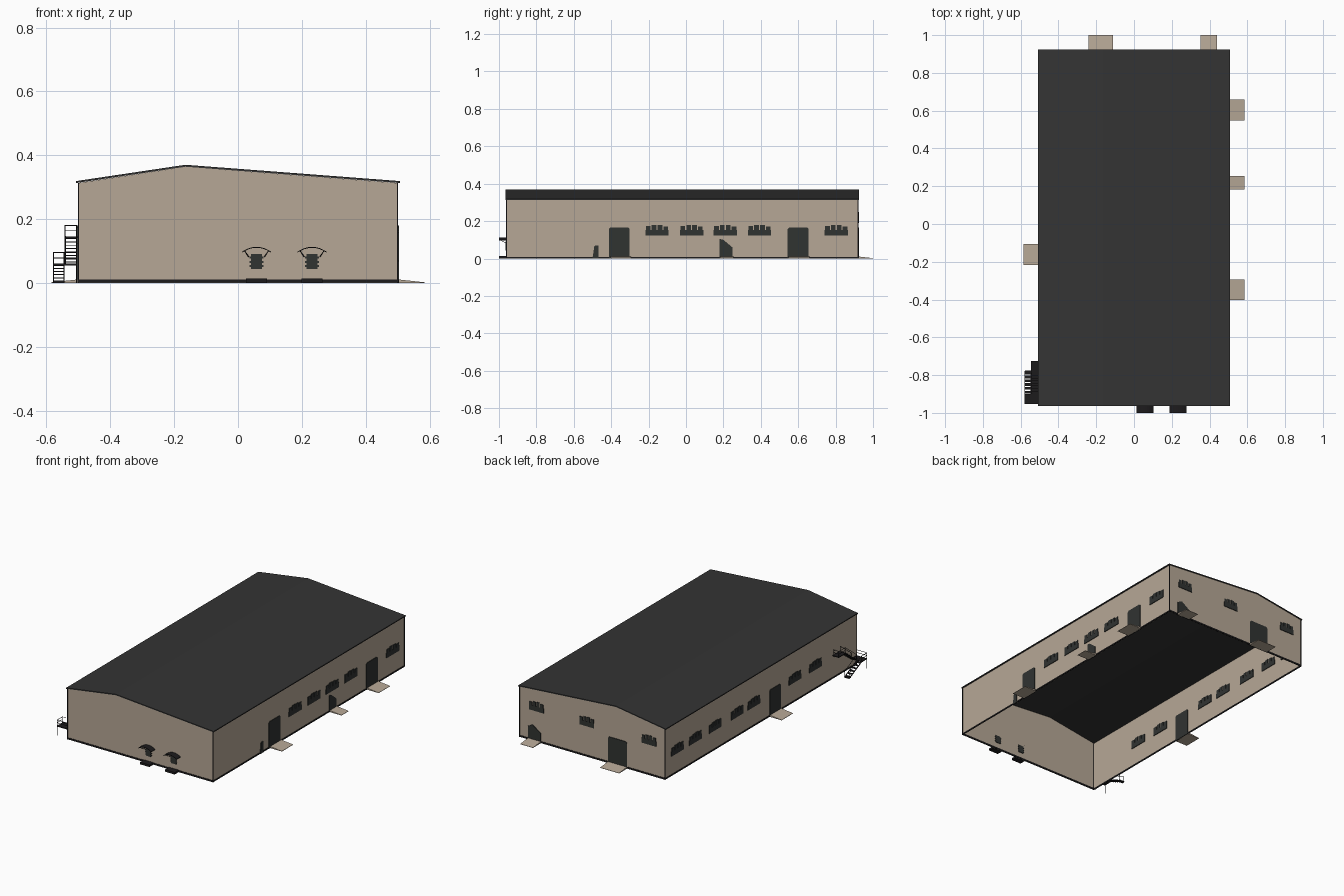
import bpy, bmesh, math
from mathutils import Vector

cube = bpy.data.objects.get("Cube")
if cube:
    bpy.data.objects.remove(cube, do_unlink=True)


def material(name, rgb):
    m = bpy.data.materials.new(name)
    m.use_nodes = True
    m.diffuse_color = (*rgb, 1)
    m.node_tree.nodes["Principled BSDF"].inputs["Base Color"].default_value = (*rgb, 1)
    return m


BEIGE = material("beige wall", (0.47, 0.39, 0.305))
ROOF = material("roof charcoal", (0.034, 0.034, 0.034))
DARK = material("door and glass dark", (0.03, 0.033, 0.031))
TRIM = material("black trim", (0.012, 0.011, 0.012))

XW, YF, YB = 0.5, -0.96, 0.92          # wall planes
EAVE, RIDGE, RIDGE_X = 0.313, 0.364, -0.165


class Part:
    """Collects simple solids into one named object."""
    def __init__(self, name, mat):
        self.name, self.mat, self.bm = name, mat, bmesh.new()

    def box(self, x0, x1, y0, y1, z0, z1):
        self.prism([(x0, y0, z0), (x1, y0, z0), (x1, y1, z0), (x0, y1, z0)], (0, 0, z1 - z0))

    def prism(self, outline, offset):
        face = self.bm.faces.new([self.bm.verts.new(p) for p in outline])
        new = bmesh.ops.extrude_face_region(self.bm, geom=[face], use_keep_orig=True)["geom"]
        verts = [g for g in new if isinstance(g, bmesh.types.BMVert)]
        bmesh.ops.translate(self.bm, verts=verts, vec=offset)

    def bar(self, a, b, t=0.003):
        a, b = Vector(a), Vector(b)
        d = (b - a).normalized()
        side = d.cross(Vector((0, 0, 1)) if abs(d.z) < 0.9 else Vector((1, 0, 0))).normalized() * t / 2
        up = d.cross(side)
        self.prism([a + side + up, a - side + up, a - side - up, a + side - up], b - a)

    def finish(self):
        bmesh.ops.recalc_face_normals(self.bm, faces=self.bm.faces)
        mesh = bpy.data.meshes.new(self.name)
        self.bm.to_mesh(mesh)
        self.bm.free()
        mesh.materials.append(self.mat)
        ob = bpy.data.objects.new(self.name, mesh)
        bpy.context.collection.objects.link(ob)
        return ob


def on_wall(part, side, outline, t=0.004):
    """Plate from (along, height) points, passing through the named wall."""
    if side in ("left", "right"):
        x = XW if side == "left" else -XW
        part.prism([(x - t, u, z) for u, z in outline], (2 * t, 0, 0))
    else:
        y = YF if side == "front" else YB
        part.prism([(u, y - t, z) for u, z in outline], (0, 2 * t, 0))


def rect(u0, u1, z0, z1):
    return [(u0, z0), (u1, z0), (u1, z1), (u0, z1)]


# Walls: open shell following the gable profile
gable = [(-XW, 0), (XW, 0), (XW, EAVE), (RIDGE_X, RIDGE), (-XW, EAVE)]
bm = bmesh.new()
ends = [[bm.verts.new((x, y, z)) for x, z in gable] for y in (YF, YB)]
bm.faces.new(ends[0])
bm.faces.new(ends[1][::-1])
for i, j in ((1, 2), (4, 0)):
    bm.faces.new((ends[0][j], ends[0][i], ends[1][i], ends[1][j]))
walls = Part("walls", BEIGE)
walls.bm.free()
walls.bm = bm
walls.finish()

# Roof: thin asymmetric slab with a small overhang
roof = Part("roof", ROOF)
ox, oy, th = 0.507, 0.004, 0.006
top = [(-ox, EAVE), (RIDGE_X, RIDGE), (ox, EAVE)]
for a, b in zip(top, top[1:]):
    roof.prism([(x, YF - oy, z + dz) for (x, z), dz in zip((a, b, b, a), (0, 0, th, th))],
               (0, YB - YF + 2 * oy, 0))
roof.finish()

# Plinth and corner trims
plinth = Part("plinth", TRIM)
e = 0.003
for y in (YF, YB):
    plinth.box(-XW - e, XW + e, y - e, y + e, 0.001, 0.011)
for x in (-XW, XW):
    plinth.box(x - e, x + e, YF, YB, 0.001, 0.009)
plinth.finish()
corners = Part("corner_trims", TRIM)
for x in (-XW, XW):
    for y in (YF, YB):
        corners.box(x - 0.002, x + 0.002, y - 0.002, y + 0.002, 0, EAVE)
corners.finish()

# Windows: sill band with uneven panes above
windows = Part("windows", DARK)


def window(side, centre, z0, width):
    u0, u1 = centre - width / 2, centre + width / 2
    on_wall(windows, side, rect(u0, u1, z0 + 0.004, z0 + 0.034))
    pane = width / 4
    for i, h in enumerate((0.056, 0.062, 0.06, 0.054)):
        a = u0 + i * pane
        on_wall(windows, side, rect(a + 0.003, a + pane - 0.003, z0 + 0.034, z0 + h))


for y in (-0.155, 0.03, 0.21, 0.393, 0.803):
    window("left", y, 0.118, 0.125)
for y in (-0.555, -0.355, 0.05, 0.213, 0.43, 0.625, 0.8):
    window("right", y, 0.118, 0.12)
for x in (-0.39, 0.037, 0.384):
    window("back", x, 0.186, 0.1)
windows.finish()

# Doors: large ones with clipped top corners, small ones with a sloping head
doors = Part("doors", DARK)


def big_door(side, u0, u1, h=0.166, c=0.008):
    on_wall(doors, side, [(u0, 0), (u1, 0), (u1, h - c), (u1 - c, h), (u0 + c, h), (u0, h - c)])


big_door("left", -0.413, -0.302)
big_door("left", 0.543, 0.655)
big_door("right", -0.215, -0.105)
big_door("back", -0.24, -0.11)
on_wall(doors, "left", [(0.178, 0), (0.248, 0), (0.248, 0.06), (0.2, 0.1), (0.178, 0.105)])
on_wall(doors, "left", [(-0.5, 0), (-0.468, 0), (-0.468, 0.07), (-0.49, 0.068)])
on_wall(doors, "back", [(0.352, 0), (0.44, 0), (0.44, 0.085), (0.41, 0.1), (0.352, 0.06)])
doors.finish()

# Entrance ramps: shallow wedges falling away from the walls
ramps = Part("entrance_ramps", BEIGE)
for sx, y0, y1 in ((1, 0.548, 0.66), (1, 0.183, 0.253), (1, -0.403, -0.293), (-1, -0.217, -0.105)):
    ramps.prism([(sx * XW, y0, 0), (sx * 0.584, y0, 0), (sx * 0.584, y0, 0.002), (sx * XW, y0, 0.011)],
                (0, y1 - y0, 0))
for x0, x1 in ((-0.24, -0.11), (0.352, 0.44)):
    ramps.prism([(x0, YB, 0), (x0, 1, 0), (x0, 1, 0.002), (x0, YB, 0.011)], (x1 - x0, 0, 0))
ramps.finish()

# Front entrances: arched canopy, glazed door and step
canopies = Part("front_canopies", TRIM)
glazing = Part("front_door_glazing", DARK)
steps = Part("front_steps", TRIM)
for cx in (0.058, 0.232):
    arc = [(cx + 0.045 * t / 4, 0.113 - 0.015 * (t / 4) ** 2) for t in range(-4, 5)]
    for (xa, za), (xb, zb) in zip(arc, arc[1:]):
        canopies.prism([(xa, -1, za), (xb, -1, zb), (xb, -1, zb - 0.003), (xa, -1, za - 0.003)],
                       (0, 1 + YF, 0))
    for s in (-1, 1):
        canopies.bar((cx + s * 0.037, -0.995, 0.1), (cx + s * 0.025, YF, 0.082), 0.002)
    on_wall(glazing, "front", rect(cx - 0.017, cx + 0.017, 0.044, 0.09))
    for k in range(3):
        on_wall(glazing, "front", rect(cx - 0.022, cx + 0.022, 0.05 + k * 0.013, 0.056 + k * 0.013))
    steps.box(cx - 0.033, cx + 0.033, -1, YF, 0, 0.013)
for p in (canopies, glazing, steps):
    p.finish()

# Outside stair: two flights turning at a corner landing
stair = Part("outside_stair", TRIM)
rail = Part("stair_railings", TRIM)
X_OUT, X_MID, X_IN = -0.578, -0.543, -0.506
LOW, HIGH, Y_LAND = 0.06, 0.145, -0.9
stair.box(X_OUT, X_IN, -0.953, Y_LAND, LOW - 0.005, LOW)
stair.box(X_MID, -XW, -0.79, -0.725, HIGH - 0.005, HIGH)


def flight(x0, x1, ya, za, yb, zb, n):
    for i in range(n):
        f = (i + 0.5) / n
        y, z = ya + (yb - ya) * f, za + (zb - za) * f
        stair.box(x0, x1, y - 0.007, y + 0.007, z - 0.002, z + 0.001)
    for x in (x0, x1):
        stair.bar((x, ya, za), (x, yb, zb), 0.004)
        rail.bar((x, ya, za + 0.035), (x, yb, zb + 0.035), 0.002)
        for y, z in ((ya, za), (yb, zb)):
            rail.bar((x, y, z), (x, y, z + 0.035), 0.002)


flight(X_OUT, X_MID - 0.002, -0.78, 0.002, Y_LAND, LOW, 6)
flight(X_MID + 0.002, X_IN, Y_LAND, LOW, -0.79, HIGH, 8)


def guard(points, z):
    for (xa, ya), (xb, yb) in zip(points, points[1:]):
        for h in (0.018, 0.035):
            rail.bar((xa, ya, z + h), (xb, yb, z + h), 0.002)
    for x, y in points:
        rail.bar((x, y, z), (x, y, z + 0.035), 0.002)


guard([(X_OUT, Y_LAND), (X_OUT, -0.952), (X_IN, -0.952)], LOW)
guard([(X_MID, -0.79), (X_MID, -0.726), (X_IN, -0.726)], HIGH)
for x in (X_OUT, X_IN):
    stair.bar((x, -0.95, 0), (x, -0.95, LOW))
stair.box(X_OUT, X_MID, -0.795, -0.775, 0, 0.004)
stair.finish()
rail.finish()
